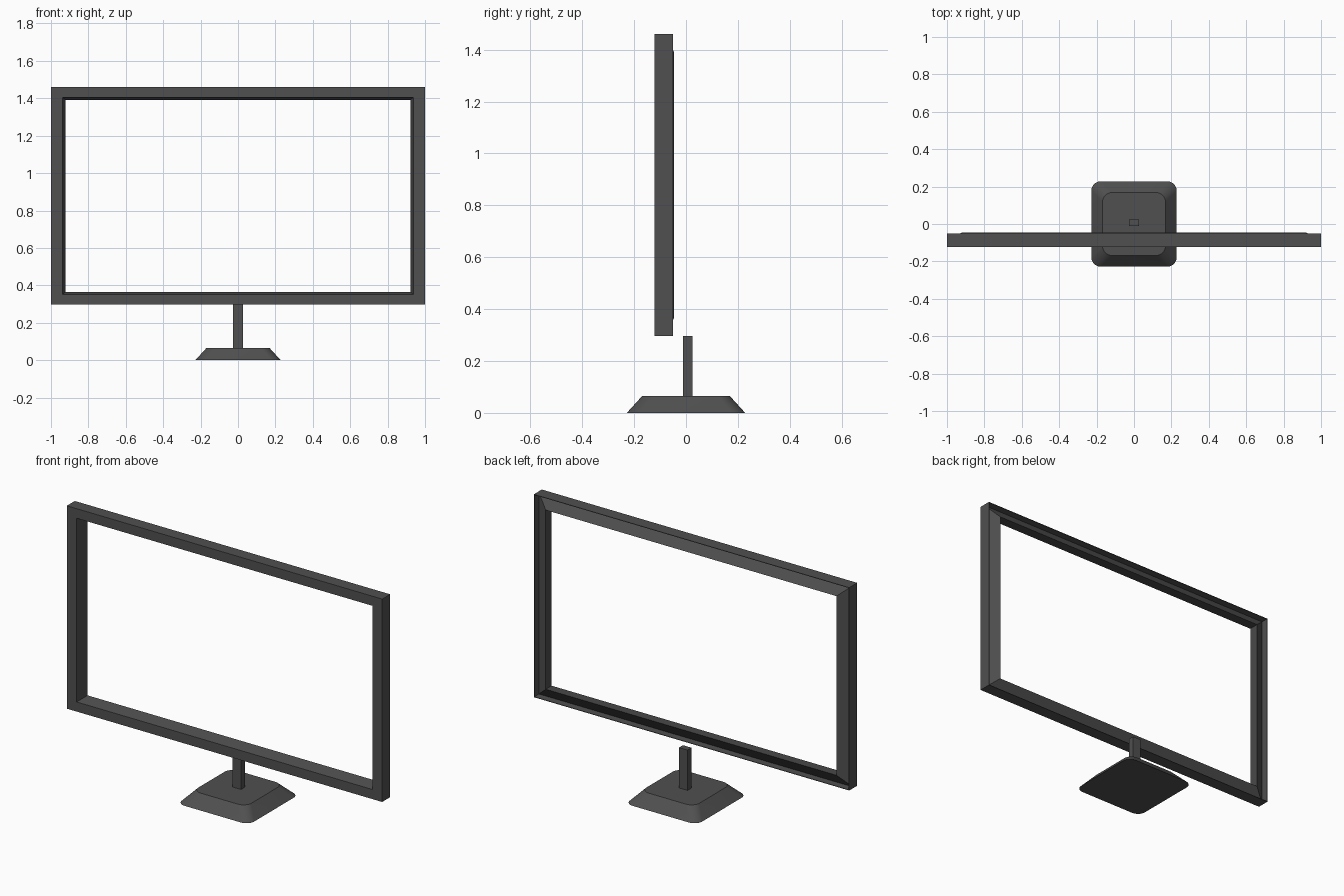
import bpy, bmesh, math

if "Cube" in bpy.data.objects:
    bpy.data.objects.remove(bpy.data.objects["Cube"])

dark = bpy.data.materials.new("dark_grey")
dark.diffuse_color = (0.08, 0.08, 0.08, 1)
dark.use_nodes = True
dark.node_tree.nodes["Principled BSDF"].inputs["Base Color"].default_value = dark.diffuse_color


def skin(name, rings, closed, smooth=False):
    """Bridge equal-length rings of points; join last to first, or cap the ends."""
    bm = bmesh.new()
    loops = [[bm.verts.new(p) for p in ring] for ring in rings]
    n = len(loops[0])
    pairs = list(zip(loops, loops[1:]))
    if closed:
        pairs.append((loops[-1], loops[0]))
    else:
        bm.faces.new(loops[0])
        bm.faces.new(loops[-1])
    for a, b in pairs:
        for i in range(n):
            j = (i + 1) % n
            bm.faces.new((a[i], a[j], b[j], b[i]))
    bmesh.ops.recalc_face_normals(bm, faces=bm.faces)
    mesh = bpy.data.meshes.new(name)
    bm.to_mesh(mesh)
    bm.free()
    mesh.materials.append(dark)
    ob = bpy.data.objects.new(name, mesh)
    bpy.context.collection.objects.link(ob)
    if smooth:
        bpy.context.view_layer.objects.active = ob
        ob.select_set(True)
        bpy.ops.object.shade_smooth_by_angle(angle=math.radians(30))
        ob.select_set(False)
    return ob


def frame_ring(half_x, z0, z1, y):
    return [(-half_x, y, z0), (half_x, y, z0), (half_x, y, z1), (-half_x, y, z1)]


def rounded_square(half, radius, z, steps=8):
    c = half - radius
    pts = []
    for k, (sx, sy) in enumerate([(1, 1), (-1, 1), (-1, -1), (1, -1)]):
        for i in range(steps + 1):
            a = math.radians(90 * (k + i / steps))
            pts.append((sx * c + radius * math.cos(a), sy * c + radius * math.sin(a), z))
    return pts


# Screen surround: thin outer rim, recessed back, tapered inner wall
skin("screen_frame", [
    frame_ring(1.0, 0.297, 1.46, -0.122),
    frame_ring(1.0, 0.297, 1.46, -0.05),
    frame_ring(0.997, 0.300, 1.457, -0.05),
    frame_ring(0.997, 0.300, 1.457, -0.092),
    frame_ring(0.922, 0.365, 1.392, -0.046),
    frame_ring(0.938, 0.352, 1.405, -0.122),
], closed=True)

# Upright post
skin("stand_post", [
    [(-0.027, -0.011, z), (0.027, -0.011, z), (0.027, 0.025, z), (-0.027, 0.025, z)]
    for z in (0.06, 0.297)
], closed=False)

# Sloping foot with rounded corners
skin("stand_base", [
    rounded_square(0.228, 0.05, 0.0),
    rounded_square(0.168, 0.05, 0.066),
], closed=False, smooth=True)
